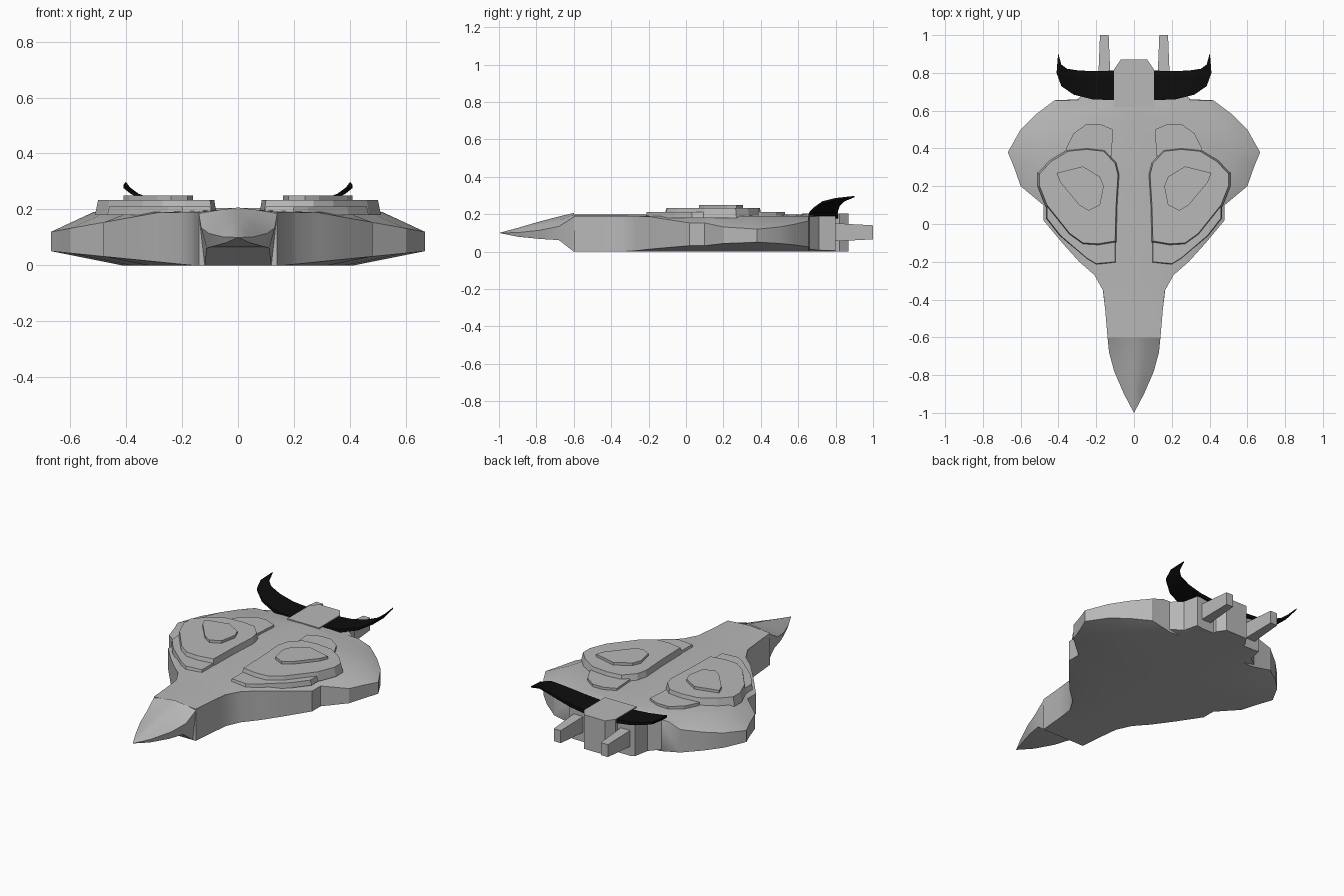
import bpy
import bmesh
from math import radians

cube = bpy.data.objects.get("Cube")
if cube:
    bpy.data.objects.remove(cube, do_unlink=True)


def make_material(name, value):
    mat = bpy.data.materials.new(name)
    mat.use_nodes = True
    colour = (value, value, value, 1)
    mat.diffuse_color = colour
    bsdf = mat.node_tree.nodes["Principled BSDF"]
    bsdf.inputs["Base Color"].default_value = colour
    bsdf.inputs["Roughness"].default_value = 0.8
    return mat


grey = make_material("hull grey", 0.48)
black = make_material("horn black", 0.004)


def finish(name, bm, mat, smooth):
    """Turn a half mesh into an object mirrored across x."""
    bmesh.ops.remove_doubles(bm, verts=bm.verts, dist=0.0005)
    bmesh.ops.recalc_face_normals(bm, faces=bm.faces)
    mesh = bpy.data.meshes.new(name)
    bm.to_mesh(mesh)
    bm.free()
    mesh.materials.append(mat)
    obj = bpy.data.objects.new(name, mesh)
    bpy.context.collection.objects.link(obj)
    if smooth:
        bpy.ops.object.select_all(action="DESELECT")
        obj.select_set(True)
        bpy.context.view_layer.objects.active = obj
        bpy.ops.object.shade_smooth_by_angle(angle=radians(smooth))
    mirror = obj.modifiers.new("mirror", "MIRROR")
    mirror.use_axis[0] = True
    mirror.merge_threshold = 0.0005
    return obj


def loft(name, sections, mat=grey, closed=True, caps=(True, True), smooth=25):
    """Skin a row of cross-sections that have equal point counts."""
    bm = bmesh.new()
    rings = [[bm.verts.new(p) for p in section] for section in sections]
    count = len(rings[0])
    for a, b in zip(rings, rings[1:]):
        for i in range(count if closed else count - 1):
            j = (i + 1) % count
            bm.faces.new((a[i], a[j], b[j], b[i]))
    for ring, wanted in zip((rings[0], rings[-1]), caps):
        if wanted:
            bm.faces.new(ring)
    return finish(name, bm, mat, smooth)


def slab(name, outline, bottom, top, flare=0.0):
    """Raised plate with sides that widen toward the bottom."""
    cx = sum(p[0] for p in outline) / len(outline)
    cy = sum(p[1] for p in outline) / len(outline)
    grow = 1 + flare
    low = [(cx + (x - cx) * grow, cy + (y - cy) * grow, bottom) for x, y in outline]
    high = [(x, y, top) for x, y in outline]
    return loft(name, [low, high], smooth=0)


# Hull: half cross-sections derived from the plan width at each station
def hull_section(y, w):
    extra = max(0, w - 0.16)
    low = 0.1 * extra
    high = 0.19 - 0.18 * max(0, w - 0.28)
    return [(0, y, 0), (w - extra * 0.5, y, 0), (w, y, low), (w, y, high),
            (w - extra * 0.3, y, 0.191), (0, y, 0.2)]


plan = [(-0.6, 0.14), (-0.45, 0.153), (-0.35, 0.165), (-0.27, 0.21), (-0.2, 0.29),
        (-0.1, 0.38), (0.02, 0.48), (0.1, 0.48), (0.2, 0.6), (0.3, 0.635),
        (0.38, 0.668), (0.5, 0.6), (0.58, 0.52), (0.655, 0.42), (0.66, 0.3),
        (0.71, 0.24), (0.8, 0.22)]
loft("hull", [hull_section(y, w) for y, w in plan], closed=False)


# Nose: ridged beak tapering to a point
def nose_section(y, w, ridge, shoulder, belly):
    return [(0, y, ridge), (w * 0.5, y, ridge * 0.6 + shoulder * 0.4),
            (w, y, shoulder), (w * 0.85, y, belly), (0, y, belly)]


nose = [(-0.6, 0.14, 0.207, 0.185, 0), (-0.68, 0.132, 0.188, 0.135, 0.062),
        (-0.78, 0.105, 0.162, 0.115, 0.068), (-0.9, 0.053, 0.127, 0.102, 0.08),
        (-1, 0, 0.1, 0.1, 0.1)]
loft("nose", [nose_section(*s) for s in nose], closed=False, caps=(False, False))

# Tail spine and the two rear prongs
slab("tail_spine", [(0, 0.62), (0.105, 0.62), (0.105, 0.82), (0.07, 0.87), (0, 0.87)],
     0, 0.205)


def prong_section(y, half_width, low, high):
    a, b = 0.157 - half_width, 0.157 + half_width
    return [(a, y, low), (b, y, low), (b, y, high), (a, y, high)]


loft("rear_prong", [prong_section(0.78, 0.032, 0.055, 0.153),
                    prong_section(1, 0.023, 0.066, 0.141)], smooth=0)

# Stacked deck plates on each side
slab("front_step", [(0.1, -0.2), (0.2, -0.21), (0.25, -0.18), (0.39, -0.06),
                    (0.46, 0.03), (0.46, 0.12), (0.1, 0.12)], 0.18, 0.211, 0.04)
slab("rear_step", [(0.12, 0.36), (0.11, 0.5), (0.18, 0.53), (0.25, 0.53),
                   (0.32, 0.48), (0.36, 0.4), (0.36, 0.36)], 0.18, 0.211)
slab("deck_plate", [(0.1, -0.09), (0.19, -0.105), (0.27, -0.1), (0.34, -0.05),
                    (0.46, 0.1), (0.5, 0.2), (0.5, 0.265), (0.44, 0.33),
                    (0.35, 0.385), (0.25, 0.395), (0.16, 0.385), (0.1, 0.32),
                    (0.085, 0.26), (0.095, 0.1)], 0.18, 0.234, 0.05)
slab("top_plate", [(0.18, 0.25), (0.27, 0.305), (0.41, 0.27), (0.39, 0.22),
                   (0.29, 0.1), (0.24, 0.07), (0.18, 0.1), (0.16, 0.2)], 0.22, 0.25)

# Horns: curved blades between a leading and a trailing edge
leading = [(0.1, 0.655, 0.2), (0.22, 0.66, 0.212), (0.32, 0.685, 0.238),
           (0.385, 0.73, 0.27), (0.41, 0.8, 0.287), (0.402, 0.9, 0.298)]
trailing = [(0.1, 0.812, 0.2), (0.2, 0.81, 0.21), (0.29, 0.812, 0.232),
            (0.355, 0.822, 0.256), (0.385, 0.845, 0.278), (0.4, 0.9, 0.298)]


def blade_section(front, back, thick):
    fx, fy, fz = front
    bx, by, bz = back
    return [(fx, fy, fz - thick), (fx, fy, fz), (bx, by, bz), (bx, by, bz - thick)]


loft("horn", [blade_section(f, b, 0.022 - 0.003 * i)
              for i, (f, b) in enumerate(zip(leading, trailing))], black)
